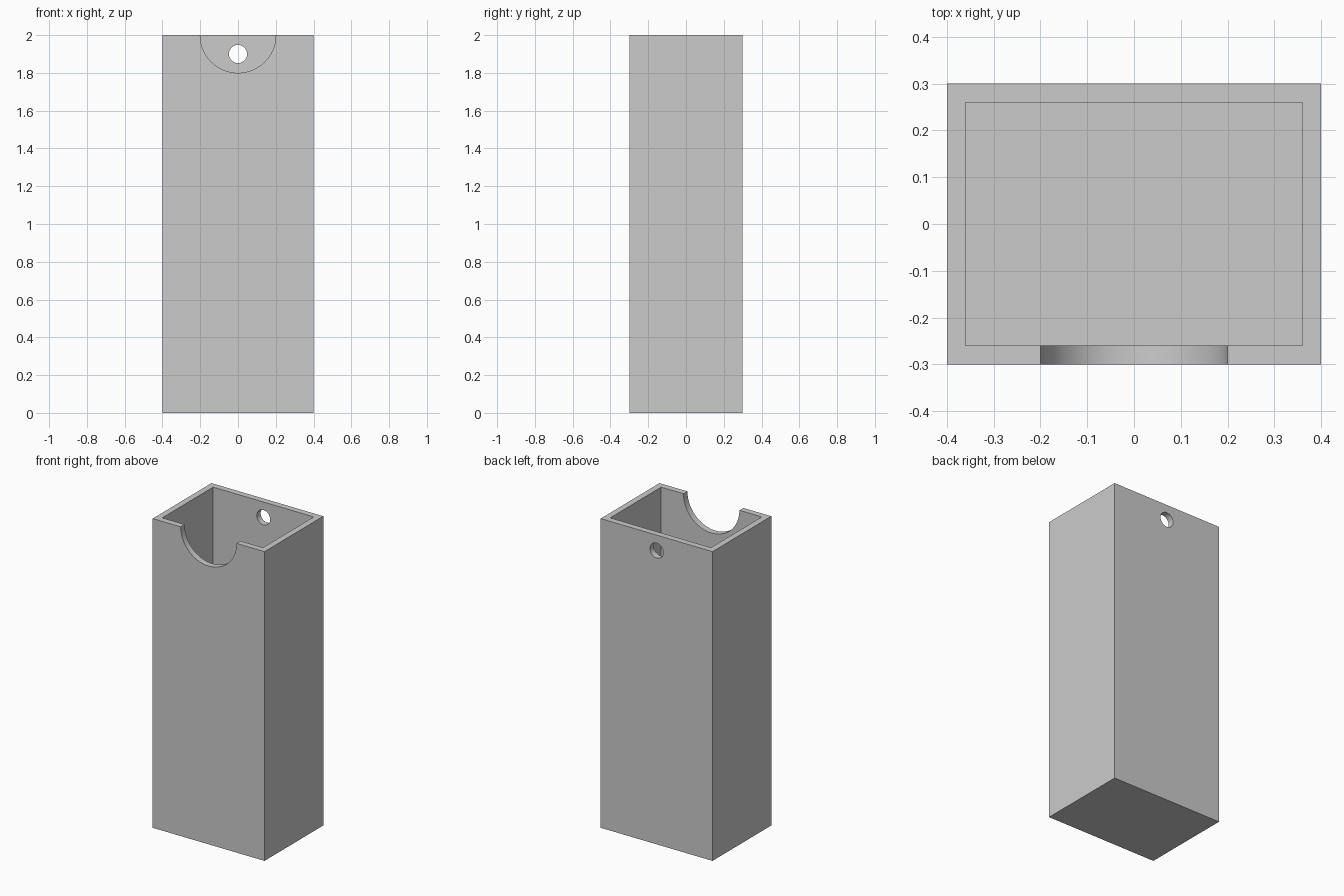
import bpy
from math import pi

cube = bpy.data.objects.get("Cube")
if cube:
    bpy.data.objects.remove(cube, do_unlink=True)

WIDTH, DEPTH, HEIGHT, WALL = 0.8, 0.6, 2.0, 0.04

grey = bpy.data.materials.new("light_grey")
grey.use_nodes = True
colour = (0.6, 0.6, 0.6, 1)
grey.diffuse_color = colour
grey.node_tree.nodes["Principled BSDF"].inputs["Base Color"].default_value = colour


def box(name, size, z):
    bpy.ops.mesh.primitive_cube_add(size=1, location=(0, 0, z))
    ob = bpy.context.object
    ob.name = name
    ob.scale = size
    bpy.ops.object.transform_apply(location=True, rotation=False, scale=True)
    ob.data.materials.append(grey)
    return ob


def rod(name, radius, y, z, sides):
    # Cylinder lying along y, passing through one wall only
    bpy.ops.mesh.primitive_cylinder_add(
        vertices=sides, radius=radius, depth=WALL * 4,
        location=(0, y, z), rotation=(pi / 2, 0, 0))
    ob = bpy.context.object
    ob.name = name
    ob.data.materials.append(grey)
    return ob


def cut(target, cutter):
    mod = target.modifiers.new(cutter.name, 'BOOLEAN')
    mod.operation = 'DIFFERENCE'
    mod.solver = 'EXACT'
    mod.object = cutter
    bpy.context.view_layer.objects.active = target
    bpy.ops.object.modifier_apply(modifier=mod.name)
    bpy.data.objects.remove(cutter, do_unlink=True)


# Tall open-topped holder with a closed floor
holder = box("holder_body", (WIDTH, DEPTH, HEIGHT), HEIGHT / 2)
cut(holder, box("cavity", (WIDTH - 2 * WALL, DEPTH - 2 * WALL, HEIGHT), HEIGHT / 2 + WALL))

# Half-round finger notch in the front rim
cut(holder, rod("finger_notch", 0.2, -DEPTH / 2, HEIGHT, 96))

# Hanging hole through the back wall
cut(holder, rod("hanging_hole", 0.048, DEPTH / 2, 1.9, 48))

# Smooth round cuts, sharp box edges
bpy.ops.object.select_all(action='DESELECT')
holder.select_set(True)
bpy.context.view_layer.objects.active = holder
bpy.ops.object.shade_smooth_by_angle(angle=pi / 6)
